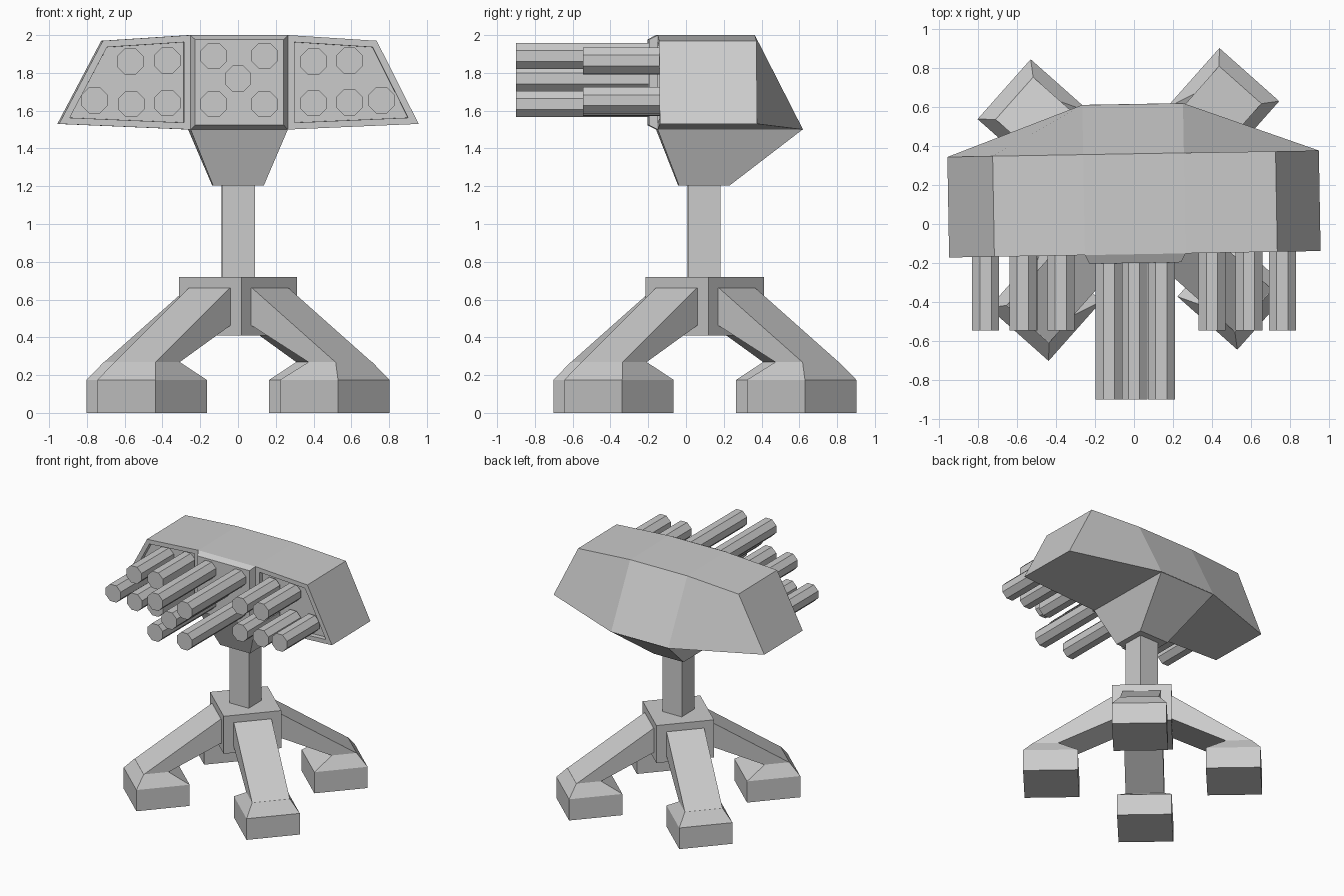
import bpy, bmesh, math
from mathutils import Matrix

if "Cube" in bpy.data.objects:
    bpy.data.objects.remove(bpy.data.objects["Cube"])

CY = 0.1                                  # all parts turn about x=0, y=CY
HEAD_TURN = math.radians(1.0)
LEG_TURN = math.radians(48.4)


def add_object(name, bm, turn=0.0):
    """Make an object from a bmesh, turned about the centre axis."""
    bmesh.ops.recalc_face_normals(bm, faces=bm.faces)
    mesh = bpy.data.meshes.new(name)
    bm.to_mesh(mesh)
    bm.free()
    obj = bpy.data.objects.new(name, mesh)
    bpy.context.collection.objects.link(obj)
    obj.matrix_world = Matrix.Translation((0, CY, 0)) @ Matrix.Rotation(turn, 4, 'Z')
    return obj


def loft(name, rings, turn=0.0):
    """Closed solid through rings of four points."""
    bm = bmesh.new()
    vs = [[bm.verts.new(p) for p in ring] for ring in rings]
    for a, b in zip(vs, vs[1:]):
        for i in range(4):
            j = (i + 1) % 4
            bm.faces.new((a[i], a[j], b[j], b[i]))
    bm.faces.new(vs[0])
    bm.faces.new(vs[-1])
    return add_object(name, bm, turn)


def rect(x0, x1, y0, y1, z):
    return [(x0, y0, z), (x1, y0, z), (x1, y1, z), (x0, y1, z)]


# Four legs and feet around the hub (built along +x, then turned)
for k, side in enumerate(("back_right", "back_left", "front_left", "front_right")):
    turn = LEG_TURN + k * math.pi / 2
    loft("foot_" + side, [rect(0.48, 0.89, -0.205, 0.205, 0),
                          rect(0.48, 0.89, -0.205, 0.205, 0.175),
                          rect(0.63, 0.82, -0.145, 0.145, 0.27)], turn)
    w = 0.145
    loft("leg_" + side, [
        [(0.20, -w, 0.47), (0.20, w, 0.47), (0.20, w, 0.66), (0.20, -w, 0.66)],
        [(0.23, -w, 0.46), (0.23, w, 0.46), (0.23, w, 0.66), (0.23, -w, 0.66)],
        [(0.63, -w, 0.268), (0.63, w, 0.268), (0.82, w, 0.268), (0.82, -w, 0.268)]], turn)

# Hub, post and tapered neck
h = 0.222
loft("hub", [rect(-h, h, -h, h, 0.41), rect(-h, h, -h, h, 0.72)], LEG_TURN)
loft("post", [rect(-0.085, 0.089, -0.09, 0.08, 0.7),
              rect(-0.085, 0.089, -0.09, 0.08, 1.22)], HEAD_TURN)
loft("neck", [rect(-0.135, 0.135, -0.14, 0.13, 1.205),
              rect(-0.256, 0.26, -0.255, 0.515, 1.502)], HEAD_TURN)

# Launcher housing: three bays wide, sloping back, raised centre panel
bm = bmesh.new()
xb, xt = (-0.952, -0.256, 0.26, 0.952), (-0.72, -0.256, 0.26, 0.73)
zb, zt = (1.53, 1.5, 1.5, 1.53), (1.97, 2.0, 2.0, 1.97)
yback = (0.26, 0.515, 0.515, 0.26)
fb = [bm.verts.new((xb[i], -0.255, zb[i])) for i in range(4)]
ft = [bm.verts.new((xt[i], -0.255, zt[i])) for i in range(4)]
bb = [bm.verts.new((xb[i], yback[i], zb[i])) for i in range(4)]
bt = [bm.verts.new((xt[i], 0.26, zt[i])) for i in range(4)]
bays = []
for i in range(3):
    j = i + 1
    bays.append(bm.faces.new((fb[i], fb[j], ft[j], ft[i])))
    bm.faces.new((ft[i], ft[j], bt[j], bt[i]))
    bm.faces.new((bt[i], bt[j], bb[j], bb[i]))
    bm.faces.new((bb[i], bb[j], fb[j], fb[i]))
for i in (0, 3):
    bm.faces.new((fb[i], ft[i], bt[i], bb[i]))
bmesh.ops.recalc_face_normals(bm, faces=bm.faces)
bmesh.ops.inset_individual(bm, faces=[bays[1]], thickness=0.023, depth=0.045,
                           use_even_offset=True)
side_bays = [bays[0], bays[2]]
bmesh.ops.inset_individual(bm, faces=side_bays, thickness=0.035, depth=0,
                           use_even_offset=True)
bmesh.ops.inset_individual(bm, faces=side_bays, thickness=0.001, depth=-0.04)
add_object("launcher_housing", bm, HEAD_TURN)


# Eight-sided launch tubes, long in the centre and short at the sides
def tubes(name, centres, y_front):
    for n, (x, z) in enumerate(centres):
        tube = bmesh.new()
        length = -0.12 - y_front
        place = (Matrix.Translation((x, y_front + length / 2, z))
                 @ Matrix.Rotation(math.pi / 2, 4, 'X')
                 @ Matrix.Rotation(math.pi / 8, 4, 'Z'))
        bmesh.ops.create_cone(tube, cap_ends=True, segments=8, radius1=0.075,
                              radius2=0.075, depth=length, matrix=place)
        bmesh.ops.translate(tube, verts=tube.verts, vec=(0, -CY, 0))
        add_object(f"{name}_{n + 1}", tube)


tubes("tube_left", [(-0.57, 1.86), (-0.375, 1.865), (-0.76, 1.655),
                    (-0.565, 1.635), (-0.375, 1.64)], -0.545)
tubes("tube_right", [(0.59, 1.865), (0.40, 1.86), (0.76, 1.655),
                     (0.59, 1.645), (0.40, 1.64)], -0.545)
tubes("tube_centre", [(-0.128, 1.89), (0.14, 1.89), (0.0, 1.77),
                      (-0.128, 1.635), (0.14, 1.635)], -0.9)
